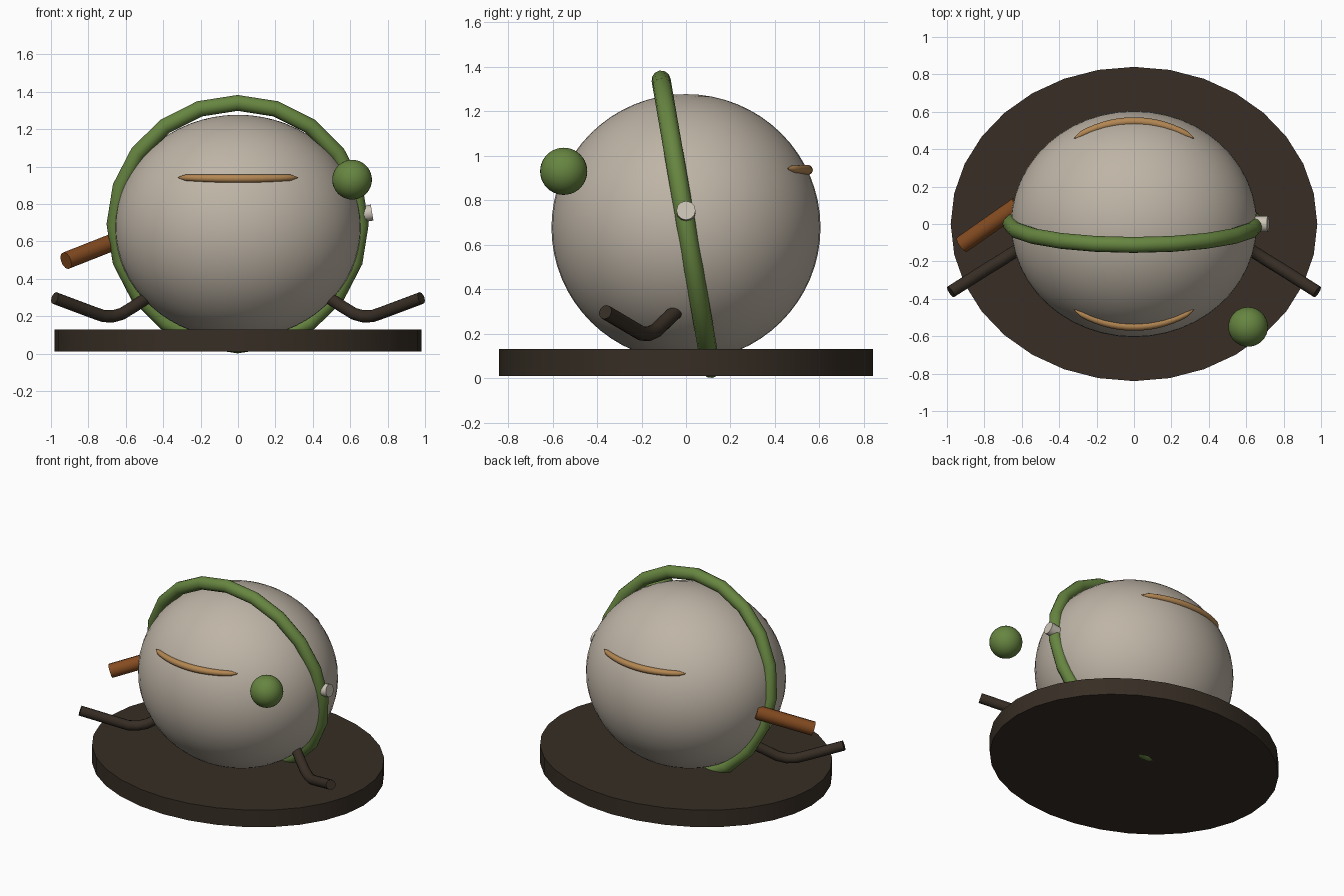
import bpy, bmesh, math
from mathutils import Vector, Matrix

if "Cube" in bpy.data.objects:
    bpy.data.objects.remove(bpy.data.objects["Cube"])


def material(name, rgb):
    m = bpy.data.materials.new(name)
    m.diffuse_color = (*rgb, 1)
    m.use_nodes = True
    m.node_tree.nodes["Principled BSDF"].inputs["Base Color"].default_value = m.diffuse_color
    return m


STONE = material("warm_grey", (0.52, 0.46, 0.385))
IVORY = material("pale_ivory", (0.60, 0.55, 0.47))
GREEN = material("moss_green", (0.135, 0.235, 0.052))
DARK = material("dark_brown", (0.038, 0.027, 0.018))
RUST = material("rust_orange", (0.235, 0.072, 0.015))
TAN = material("tan_gold", (0.45, 0.24, 0.085))


def finish(name, bm, mat, angle=40):
    bmesh.ops.recalc_face_normals(bm, faces=bm.faces)
    me = bpy.data.meshes.new(name)
    bm.to_mesh(me)
    bm.free()
    me.materials.append(mat)
    ob = bpy.data.objects.new(name, me)
    bpy.context.collection.objects.link(ob)
    bpy.ops.object.select_all(action='DESELECT')
    ob.select_set(True)
    bpy.context.view_layer.objects.active = ob
    bpy.ops.object.shade_smooth_by_angle(angle=math.radians(angle))
    return ob


def ellipsoid(name, centre, radii, mat, u=48, v=32):
    bm = bmesh.new()
    bmesh.ops.create_uvsphere(bm, u_segments=u, v_segments=v, radius=1,
                              matrix=Matrix.LocRotScale(Vector(centre), None, Vector(radii)))
    return finish(name, bm, mat)


def tube(name, points, radii, mat, sides=12, closed=False, angle=50):
    """Sweep a circle along a path, with one radius per point."""
    bm = bmesh.new()
    pts = [Vector(p) for p in points]
    n = len(pts)
    side = (pts[n // 2] - pts[0]).cross(pts[1] - pts[0]) if closed else None
    rings = []
    for i, p in enumerate(pts):
        if closed:
            t = (pts[(i + 1) % n] - pts[i - 1]).normalized()
            a = side.normalized()
        else:
            t = (pts[min(i + 1, n - 1)] - pts[max(i - 1, 0)]).normalized()
            a = t.cross(Vector((0, 0, 1))).normalized()
        b = t.cross(a)
        rings.append([bm.verts.new(p + radii[i] * (a * math.cos(k * math.tau / sides)
                                                   + b * math.sin(k * math.tau / sides)))
                      for k in range(sides)])
    for i in range(n if closed else n - 1):
        r, s = rings[i], rings[(i + 1) % n]
        for k in range(sides):
            j = (k + 1) % sides
            bm.faces.new((r[k], r[j], s[j], s[k]))
    if not closed:
        bm.faces.new(rings[0])
        bm.faces.new(rings[-1])
    return finish(name, bm, mat, angle)


# round body and small floating ball
C, R = Vector((0, 0, 0.677)), Vector((0.658, 0.605, 0.60))
ellipsoid("body", C, R, STONE)
ellipsoid("small_ball", (0.61, -0.55, 0.93), (0.106,) * 3, GREEN, 32, 20)

# oval base plate
bm = bmesh.new()
bmesh.ops.create_cone(bm, cap_ends=True, segments=32, radius1=1, radius2=1, depth=1,
                      matrix=Matrix.LocRotScale(Vector((0, 0, 0.07)), None, Vector((0.98, 0.84, 0.12))))
finish("base_plate", bm, DARK)

# tilted hoop around the body
tilt, major = math.radians(9.8), 0.658
hoop = []
for i in range(20):
    a = i * math.tau / 20
    h = major * math.cos(a)
    hoop.append((major * math.sin(a) - 0.002, -h * math.sin(tilt), 0.692 + h * math.cos(tilt)))
tube("hoop", hoop, [0.043] * 20, GREEN, closed=True)

# side knob, tipped slightly upward
tube("side_knob", [(0.64, 0, 0.741), (0.717, 0, 0.754)], [0.043] * 2, IVORY)

# side spout
tube("side_spout", [(-0.62, 0.10, 0.615), (-0.92, -0.11, 0.497)], [0.047] * 2, RUST)

# bent arms, mirrored left and right
arm = [(0.46, -0.03, 0.315), (0.56, -0.098, 0.25), (0.62, -0.137, 0.213), (0.67, -0.168, 0.199),
       (0.72, -0.2, 0.201), (0.78, -0.236, 0.222), (0.98, -0.363, 0.297)]
for name, s in (("right_arm", 1), ("left_arm", -1)):
    tube(name, [(s * x, y, z) for x, y, z in arm], [0.033] * len(arm), DARK)

# tapered strips lying on the front and back of the body
for name, s in (("front_strip", -1), ("back_strip", 1)):
    pts, rad = [], []
    for i in range(17):
        f = i / 8 - 1
        x = 0.32 * f
        z = 0.936 + 0.006 * f * f
        y = R.y * math.sqrt(1 - (x / R.x) ** 2 - ((z - C.z) / R.z) ** 2)
        pts.append((x, s * (y + 0.002), z))
        rad.append(0.002 if abs(f) == 1 else 0.023 - 0.008 * f * f)
    tube(name, pts, rad, TAN, sides=10)
